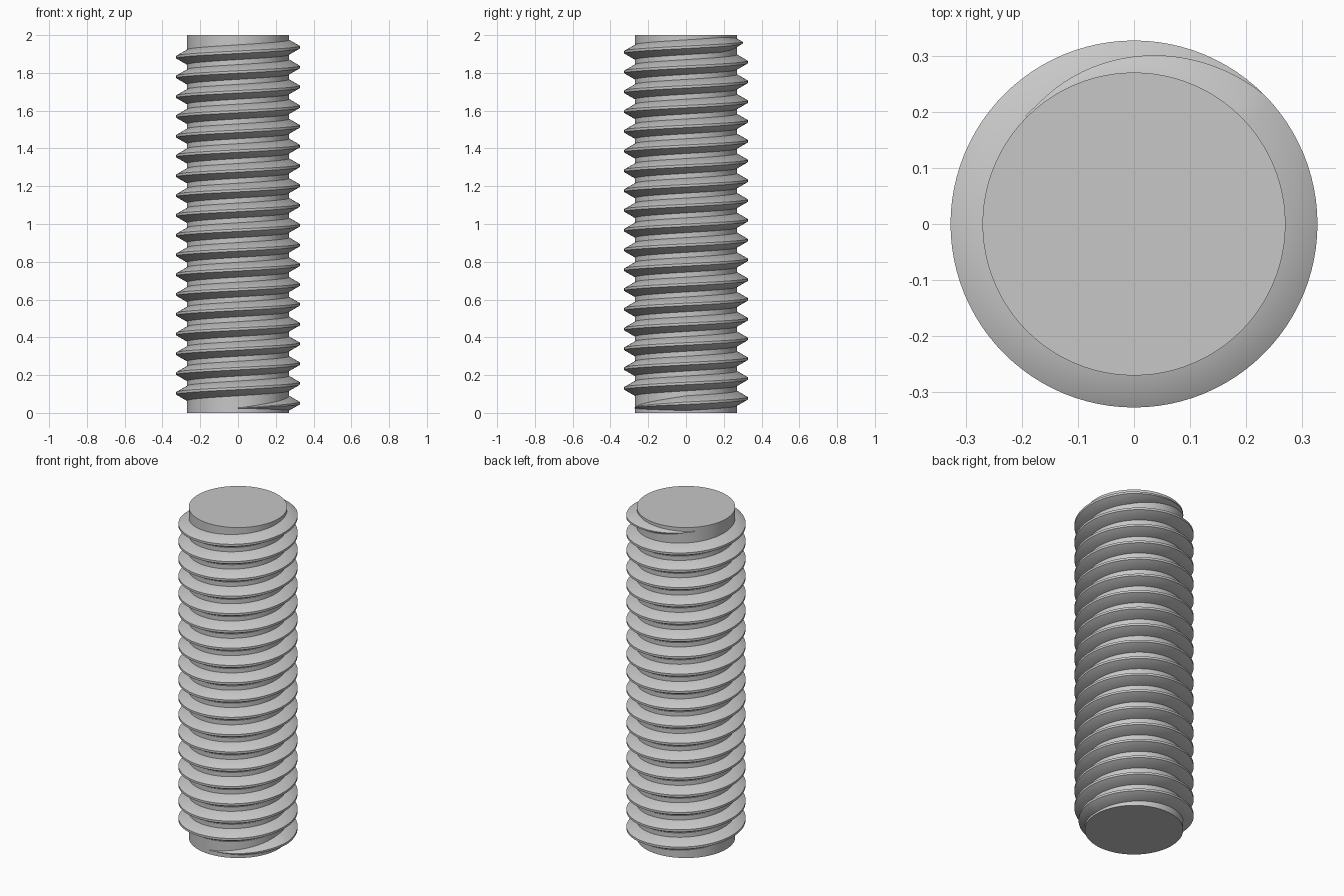
import bpy
import bmesh
from math import sin, cos, pi, radians

cube = bpy.data.objects.get("Cube")
if cube:
    bpy.data.objects.remove(cube, do_unlink=True)

LENGTH = 2.0
CORE = 0.27            # root radius
DEPTH = 0.057          # thread height
PITCH = 0.1047
TURNS = 18.625
START = -pi / 2        # angle where the thread begins
STEPS = 96             # sections per turn
RUNOUT = 0.25          # turns over which each end fades

steel = bpy.data.materials.new("grey steel")
steel.use_nodes = True
grey = (0.57, 0.57, 0.57, 1)
steel.diffuse_color = grey
steel.node_tree.nodes["Principled BSDF"].inputs["Base Color"].default_value = grey


def finish(name, bm):
    bmesh.ops.recalc_face_normals(bm, faces=bm.faces[:])
    mesh = bpy.data.meshes.new(name)
    bm.to_mesh(mesh)
    bm.free()
    mesh.materials.append(steel)
    obj = bpy.data.objects.new(name, mesh)
    bpy.context.collection.objects.link(obj)
    bpy.ops.object.select_all(action='DESELECT')
    obj.select_set(True)
    bpy.context.view_layer.objects.active = obj
    bpy.ops.object.shade_smooth_by_angle(angle=radians(30))
    return obj


# Plain core rod
bm = bmesh.new()
bmesh.ops.create_cone(bm, cap_ends=True, segments=STEPS, radius1=CORE,
                      radius2=CORE, depth=LENGTH)
bmesh.ops.translate(bm, vec=(0, 0, LENGTH / 2), verts=bm.verts[:])
finish("core_rod", bm)

# Right-handed thread: a trapezoid swept up a helix, fading at both ends
bm = bmesh.new()
count = round(TURNS * STEPS)
z_start = (LENGTH - TURNS * PITCH) / 2
sections = []
for i in range(count + 1):
    turn = i / STEPS
    angle = START + turn * 2 * pi
    z = z_start + turn * PITCH
    size = max(0.06, min(1, turn / RUNOUT, (TURNS - turn) / RUNOUT))
    base, crest = size * PITCH * 3 / 8, size * PITCH / 16
    outer, inner = CORE + size * DEPTH, CORE - 0.01
    profile = [(inner, -base), (CORE, -base), (outer, -crest),
               (outer, crest), (CORE, base), (inner, base)]
    sections.append([bm.verts.new((r * cos(angle), r * sin(angle), z + h))
                     for r, h in profile])
for a, b in zip(sections, sections[1:]):
    for j in range(len(a)):
        k = (j + 1) % len(a)
        bm.faces.new((a[j], b[j], b[k], a[k]))
bm.faces.new(sections[0])
bm.faces.new(sections[-1])
finish("helical_thread", bm)
